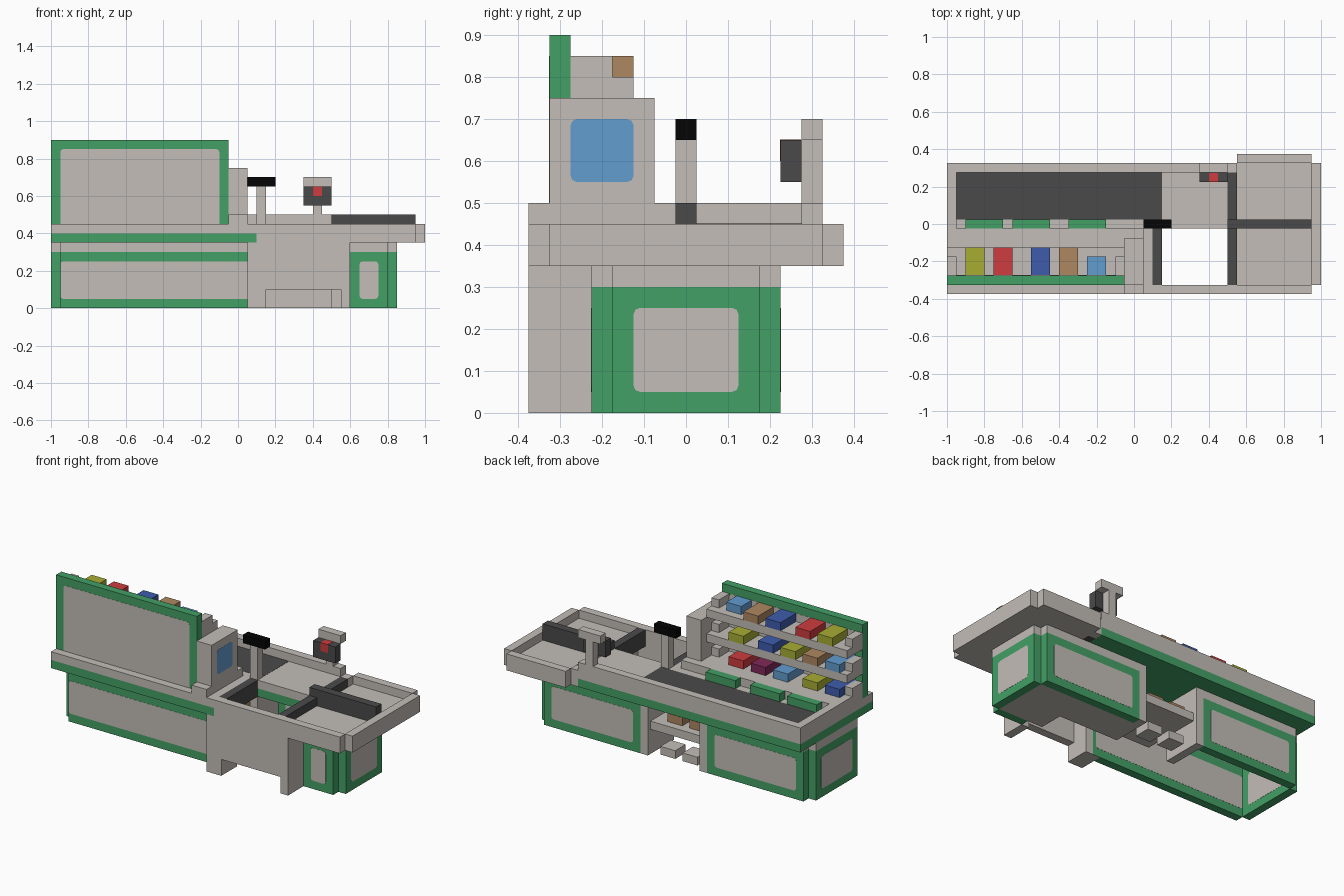
import bpy, bmesh
from mathutils import Vector

cube = bpy.data.objects.get("Cube")
if cube:
    bpy.data.objects.remove(cube, do_unlink=True)


def material(name, r, g, b):
    m = bpy.data.materials.new(name)
    lin = [(c / 255 / 12.92) if c < 10 else ((c / 255 + 0.055) / 1.055) ** 2.4 for c in (r, g, b)]
    m.use_nodes = True
    m.diffuse_color = (*lin, 1)
    m.node_tree.nodes["Principled BSDF"].inputs["Base Color"].default_value = (*lin, 1)
    return m


LIGHT = material("light_grey", 195, 189, 183)
GREEN = material("green", 67, 160, 101)
DARK = material("dark_grey", 74, 74, 74)
BLACK = material("black", 5, 5, 5)
RED = material("red", 206, 60, 62)
OLIVE = material("olive", 167, 173, 52)
BLUE = material("blue", 62, 92, 174)
BROWN = material("brown", 174, 135, 97)
SKY = material("sky_blue", 98, 156, 207)
PLUM = material("plum", 128, 40, 88)


def box(name, mat, xs, ys, zs, round_axis=None):
    """Box between two corners; round_axis softens the corners of a flat plate."""
    lo, hi = Vector((xs[0], ys[0], zs[0])), Vector((xs[1], ys[1], zs[1]))
    size, mid = hi - lo, (lo + hi) / 2
    bm = bmesh.new()
    bmesh.ops.create_cube(bm, size=1)
    for v in bm.verts:
        v.co = Vector(a * b for a, b in zip(v.co, size)) + mid
    if round_axis is not None:
        edges = [e for e in bm.edges
                 if abs(e.verts[0].co[round_axis] - e.verts[1].co[round_axis]) > size[round_axis] * 0.9]
        bmesh.ops.bevel(bm, geom=edges, offset=0.015, segments=2, profile=0.5, affect='EDGES')
    me = bpy.data.meshes.new(name)
    bm.to_mesh(me)
    bm.free()
    me.materials.append(mat)
    ob = bpy.data.objects.new(name, me)
    bpy.context.collection.objects.link(ob)


def wall(name, xs, ys, inset, axis):
    """Green cabinet wall with a light top band and a light panel on both sides."""
    box(name, GREEN, xs, ys, (0, 0.3))
    box(name + "_band", LIGHT, xs, ys, (0.3, 0.35))
    grow = lambda r: (r[0] - 0.001, r[1] + 0.001)
    if axis == 1:
        box(name + "_panel", LIGHT, inset, grow(ys), (0.05, 0.25), 1)
    else:
        box(name + "_panel", LIGHT, grow(xs), inset, (0.05, 0.25), 0)


# Left cabinet, open underneath
wall("left_front_wall", (-0.95, 0.1), (-0.275, -0.225), (-0.95, 0.08), 1)
wall("left_end_wall", (-1, -0.95), (-0.225, 0.175), (-0.175, 0.125), 0)
wall("left_back_wall", (-0.95, -0.3), (0.175, 0.225), (-0.9, -0.35), 1)

# Right cabinet
wall("right_back_wall", (0.15, 0.8), (0.175, 0.225), (0.2, 0.75), 1)
wall("right_front_wall", (0.6, 0.8), (-0.225, -0.175), (0.65, 0.75), 1)
wall("right_end_wall", (0.8, 0.85), (-0.175, 0.175), (-0.125, 0.125), 0)
box("right_cabinet_core", LIGHT, (0.5, 0.8), (-0.175, 0.175), (0, 0.35))
box("cabinet_plinth", LIGHT, (0.1, 0.5), (-0.025, 0.175), (0, 0.1))

# Niche in the back between the cabinets
for x in (-0.3, 0.1):
    box("niche_side", LIGHT, (x, x + 0.05), (-0.025, 0.225), (0, 0.35))
box("niche_shelf", LIGHT, (-0.25, 0.1), (-0.175, 0.2), (0.15, 0.2))
for x in (-0.2, -0.05):
    box("niche_carton", BROWN, (x - 0.03, x + 0.07), (0.05, 0.15), (0.2, 0.25))
    box("niche_block", LIGHT, (x, x + 0.1), (0.075, 0.175), (0, 0.05))

# Front skirt with its legs
box("skirt", LIGHT, (0.05, 0.6), (-0.375, -0.325), (0.1, 0.35))
for xs in ((0.05, 0.15), (0.55, 0.6)):
    box("skirt_leg", LIGHT, xs, (-0.375, -0.225), (0, 0.35))

# Counter slab, open where the goods are scanned
for xs, ys in (((-1, 0.1), (-0.375, 0.325)), ((0.1, 0.5), (-0.025, 0.325))):
    box("counter_stripe", GREEN, xs, ys, (0.35, 0.4))
    box("counter_top", LIGHT, xs, ys, (0.4, 0.45))
box("counter_front_edge", LIGHT, (0.1, 0.5), (-0.375, -0.325), (0.35, 0.45))
box("counter_back_rim", LIGHT, (-1, 0.5), (0.275, 0.325), (0.45, 0.5))
box("counter_left_rim", LIGHT, (-1, -0.95), (-0.275, 0.275), (0.45, 0.5))
box("belt", DARK, (-0.95, 0.15), (0.025, 0.275), (0.44, 0.451))
box("gap_left_bar", DARK, (0.1, 0.15), (-0.325, -0.025), (0.35, 0.45))
box("gap_right_bar", DARK, (0.5, 0.55), (-0.325, 0.275), (0.35, 0.45))

# Bagging tray with rims and divider
box("tray_floor", LIGHT, (0.55, 0.95), (-0.325, 0.325), (0.35, 0.4))
box("tray_front_rim", LIGHT, (0.5, 0.95), (-0.375, -0.325), (0.35, 0.45))
box("tray_back_rim", LIGHT, (0.55, 0.95), (0.325, 0.375), (0.35, 0.45))
box("tray_corner_rim", LIGHT, (0.5, 0.55), (0.275, 0.325), (0.35, 0.45))
box("tray_end_rim", LIGHT, (0.95, 1), (-0.325, 0.325), (0.35, 0.45))
box("tray_divider", DARK, (0.5, 0.95), (-0.025, 0.025), (0.4, 0.5))

# Display stand: back board, base ledge and shelves
box("display_board", GREEN, (-1, -0.05), (-0.325, -0.275), (0.45, 0.9))
box("display_panel", LIGHT, (-0.95, -0.1), (-0.326, -0.274), (0.43, 0.85), 1)
box("display_base", LIGHT, (-0.95, 0.05), (-0.275, -0.025), (0.45, 0.5))
for x in (-0.8, -0.55, -0.25):
    box("green_tray", GREEN, (x - 0.1, x + 0.1), (-0.025, 0.025), (0.45, 0.5))
for z in (0.6, 0.75):
    box("display_shelf", LIGHT, (-1, -0.05), (-0.275, -0.125), (z, z + 0.05))
for z in (0.5, 0.65, 0.8):
    for x in (-1, -0.1):
        box("shelf_bracket", LIGHT, (x, x + 0.05), (-0.275, -0.175), (z, z + 0.05))

# Goods, one row per shelf
rows = {
    0.8: ((-0.85, OLIVE), (-0.7, RED), (-0.5, BLUE), (-0.35, BROWN), (-0.2, SKY)),
    0.65: ((-0.9, SKY), (-0.75, BROWN), (-0.6, OLIVE), (-0.45, BLUE), (-0.25, OLIVE)),
    0.5: ((-0.9, BLUE), (-0.75, OLIVE), (-0.55, SKY), (-0.4, PLUM), (-0.25, RED)),
}
for z, goods in rows.items():
    for x, mat in goods:
        front = -0.175 if (z == 0.8 and mat == SKY) else -0.125
        box("goods", mat, (x - 0.05, x + 0.05), (-0.275, front), (z, z + 0.05))

# Monitor on its base
box("monitor_base", LIGHT, (-0.05, 0.05), (-0.375, -0.025), (0.45, 0.5))
box("monitor", LIGHT, (-0.05, 0.05), (-0.325, -0.075), (0.5, 0.75))
box("monitor_screen", SKY, (0.045, 0.051), (-0.275, -0.125), (0.55, 0.7), 0)

# Card reader on a post
box("reader_post", LIGHT, (0.1, 0.15), (-0.025, 0.025), (0.45, 0.65))
box("reader_head", BLACK, (0.05, 0.2), (-0.025, 0.025), (0.65, 0.7))

# Scanner on a post at the back rim
box("scanner_post", LIGHT, (0.4, 0.45), (0.275, 0.325), (0.5, 0.65))
box("scanner_cap", LIGHT, (0.35, 0.5), (0.275, 0.325), (0.65, 0.7))
box("scanner_body", DARK, (0.35, 0.5), (0.225, 0.275), (0.55, 0.65))
box("scanner_light", RED, (0.4, 0.45), (0.224, 0.274), (0.6, 0.651))
